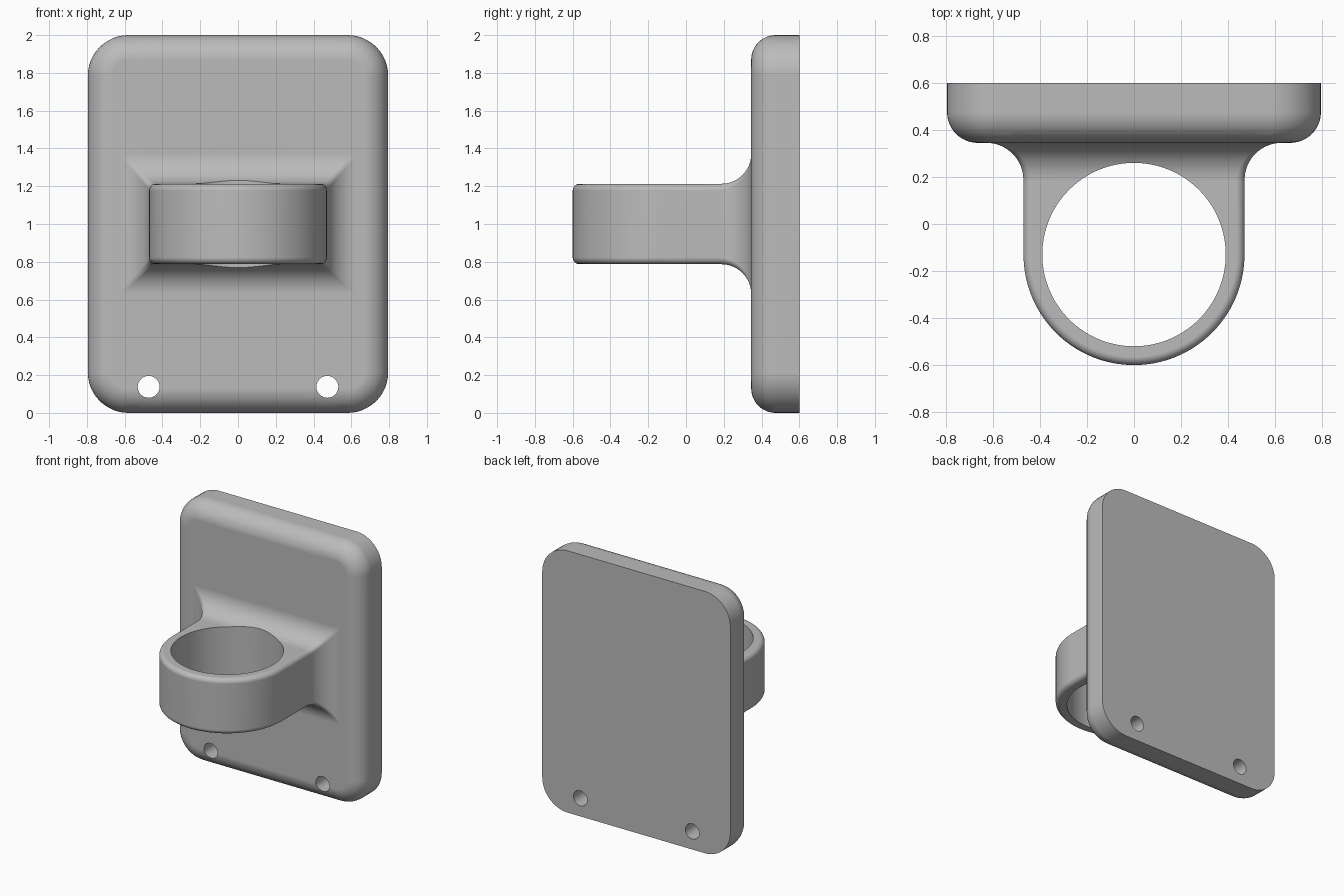
import bpy, bmesh
from math import sin, cos, pi, sqrt
from mathutils import Vector, Matrix

cube = bpy.data.objects.get("Cube")
if cube:
    bpy.data.objects.remove(cube, do_unlink=True)

grey = bpy.data.materials.new("grey plastic")
grey.use_nodes = True
colour = (0.5, 0.5, 0.5, 1)
grey.diffuse_color = colour
grey.node_tree.nodes["Principled BSDF"].inputs["Base Color"].default_value = colour

MID = 1.0            # height of the collar axis plane
RING_Y = -0.13       # bore centre
RING_R = 0.47
RING_H = 0.2125      # half height of the collar
FRONT, BACK = 0.345, 0.6


def finish(name, bm):
    bmesh.ops.recalc_face_normals(bm, faces=bm.faces)
    mesh = bpy.data.meshes.new(name)
    bm.to_mesh(mesh)
    bm.free()
    mesh.materials.append(grey)
    obj = bpy.data.objects.new(name, mesh)
    bpy.context.collection.objects.link(obj)
    return obj


def loft(name, rings):
    """Skin a list of equal-length point rings and cap both ends."""
    bm = bmesh.new()
    loops = [[bm.verts.new(p) for p in ring] for ring in rings]
    n = len(loops[0])
    for a, b in zip(loops, loops[1:]):
        for i in range(n):
            j = (i + 1) % n
            bm.faces.new((a[i], a[j], b[j], b[i]))
    bm.faces.new(loops[0])
    bm.faces.new(loops[-1])
    return finish(name, bm)


def rounded_rect(w, h, r, y, steps):
    """Rounded rectangle of half size w, h, upright at depth y."""
    pts = []
    for k, (sx, sz) in enumerate(((1, 1), (-1, 1), (-1, -1), (1, -1))):
        for i in range(steps + 1):
            a = (k + i / steps) * pi / 2
            pts.append((sx * (w - r) + r * cos(a), y, MID + sz * (h - r) + r * sin(a)))
    return pts


def d_outline(r, z, steps=64):
    """Half circle at the front, straight sides running into the plate."""
    arc = [(r * cos(pi + pi * i / steps), RING_Y + r * sin(pi + pi * i / steps), z)
           for i in range(steps + 1)]
    return arc + [(r, 0.45, z), (-r, 0.45, z)]


def cylinder(name, radius, start, end, segments=40):
    start, end = Vector(start), Vector(end)
    axis = end - start
    bm = bmesh.new()
    bmesh.ops.create_cone(bm, cap_ends=True, segments=segments, radius1=radius,
                          radius2=radius, depth=axis.length)
    turn = axis.to_track_quat('Z', 'Y').to_matrix().to_4x4()
    bm.transform(Matrix.Translation((start + end) / 2) @ turn)
    obj = finish(name, bm)
    obj.hide_render = True
    return obj


def combine(target, tool, operation):
    mod = target.modifiers.new(operation, 'BOOLEAN')
    mod.operation, mod.solver, mod.object = operation, 'EXACT', tool
    bpy.context.view_layer.objects.active = target
    bpy.ops.object.modifier_apply(modifier=mod.name)
    bpy.data.objects.remove(tool, do_unlink=True)


# wall plate with a rounded front edge
edge = 0.13
rings = [rounded_rect(0.795, 1.0, 0.215, BACK, 12)]
for i in range(13):
    a = i / 12 * pi / 2
    inset = edge * (1 - cos(a))
    rings.append(rounded_rect(0.795 - inset, 1.0 - inset, 0.215 - inset,
                              FRONT + edge * (1 - sin(a)), 12))
bracket = loft("wall_bracket", rings)

# collar with softened top and bottom rims
soft = 0.035
rim = [(soft * (1 - cos(i / 6 * pi / 2)), RING_H - soft * (1 - sin(i / 6 * pi / 2)))
       for i in range(7)]
layers = [(d, -h) for d, h in reversed(rim)] + rim
collar = loft("collar", [d_outline(RING_R - d, MID + h) for d, h in layers])

# flare blending the collar into the plate
flare_r = 0.157
start = FRONT - flare_r
rings = [rounded_rect(RING_R - 0.004, RING_H - 0.004, soft, start - 0.05, 6)]
for i in range(17):
    a = i / 16 * pi / 2
    f = flare_r * (1 - cos(a)) + 0.0005
    rings.append(rounded_rect(RING_R + f, RING_H + f, soft * (1 - 0.7 * i / 16),
                              start + flare_r * sin(a), 6))
rings.append(rounded_rect(RING_R + flare_r, RING_H + flare_r, soft * 0.3, FRONT + 0.03, 6))
flare = loft("flare", rings)

combine(bracket, collar, 'UNION')
combine(bracket, flare, 'UNION')

# main bore and the cross-drilled pin holes
cutters = [
    cylinder("bore", 0.39, (0, RING_Y, 0.5), (0, RING_Y, 1.5), 128),
    cylinder("side_pin_hole", 0.053, (-1, RING_Y, MID), (1, RING_Y, MID)),
    cylinder("front_pin_hole", 0.053, (0, -1, MID), (0, 1, MID)),
]
# counterbored screw holes in the four corners
for sx in (-1, 1):
    for sz in (-1, 1):
        x, z = sx * 0.473, MID + sz * 0.862
        cutters.append(cylinder("screw_hole", 0.058, (x, 0.2, z), (x, 0.8, z)))
        cutters.append(cylinder("screw_recess", 0.11, (x, 0.2, z), (x, FRONT + 0.12, z), 48))
for c in cutters:
    combine(bracket, c, 'DIFFERENCE')

# smooth shading with crisp machined edges
bpy.ops.object.select_all(action='DESELECT')
bracket.select_set(True)
bpy.context.view_layer.objects.active = bracket
bpy.ops.object.shade_smooth_by_angle(angle=0.5)
weighted = bracket.modifiers.new("weighted_normals", 'WEIGHTED_NORMAL')
weighted.keep_sharp = True
